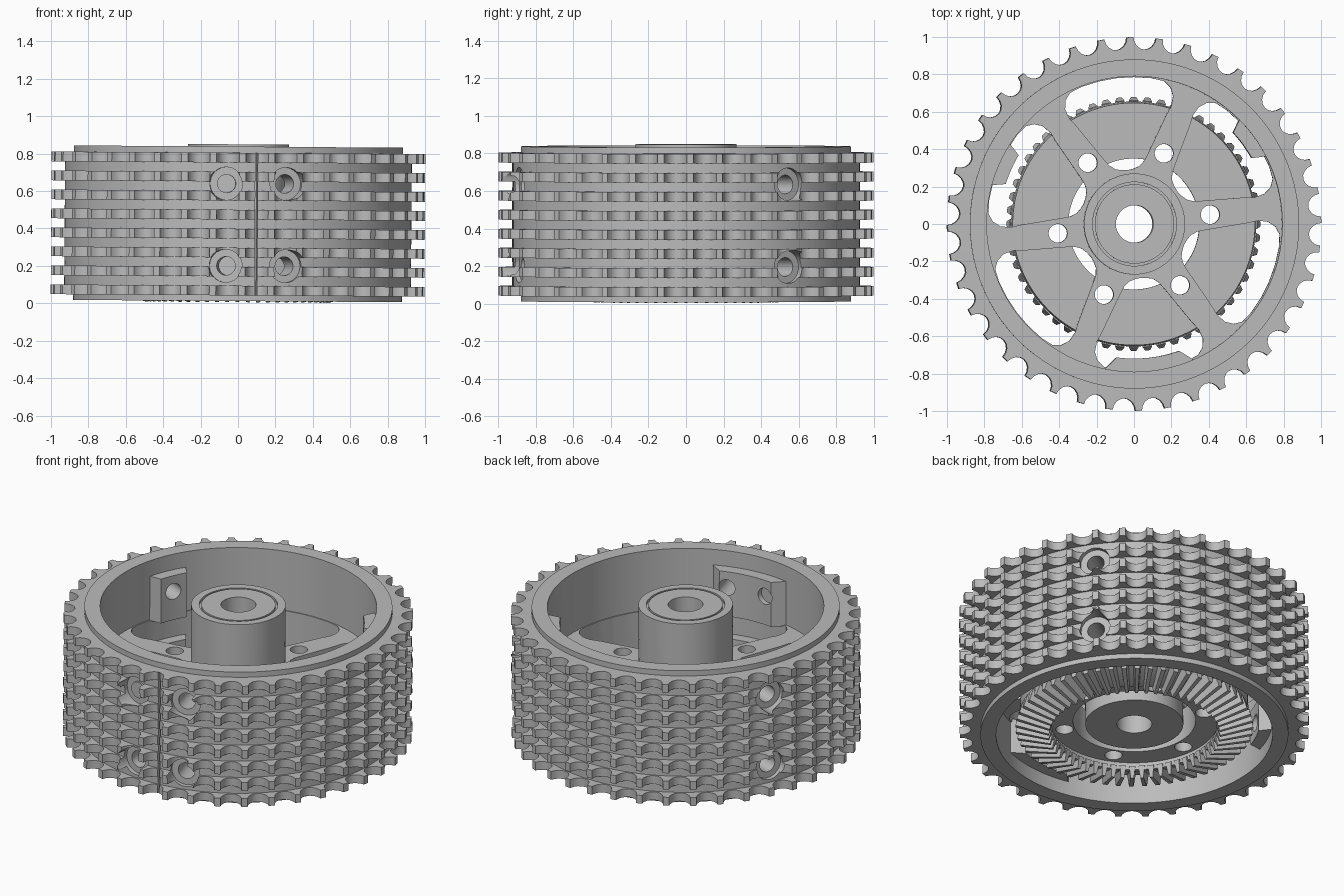
import bpy, bmesh, math
from math import sin, cos, radians, degrees, pi
from mathutils import Matrix, Vector

cube = bpy.data.objects.get("Cube")
if cube:
    bpy.data.objects.remove(cube, do_unlink=True)

steel = bpy.data.materials.new("plain_grey_metal")
steel.use_nodes = True
GREY = (0.5, 0.5, 0.5, 1)
steel.diffuse_color = GREY
steel.node_tree.nodes["Principled BSDF"].inputs["Base Color"].default_value = GREY


def polar(r, deg, z):
    return Vector((r * cos(radians(deg)), r * sin(radians(deg)), z))


def finish(name, bm):
    bmesh.ops.recalc_face_normals(bm, faces=bm.faces)
    me = bpy.data.meshes.new(name)
    bm.to_mesh(me)
    bm.free()
    ob = bpy.data.objects.new(name, me)
    bpy.context.collection.objects.link(ob)
    me.materials.append(steel)
    return ob


def loft(bm, rings, closed=True):
    """Skin rings of equal length; closed joins last to first, else cap ends."""
    loops = [[bm.verts.new(p) for p in ring] for ring in rings]
    n = len(loops[0])
    pairs = list(zip(loops, loops[1:] + loops[:1])) if closed else list(zip(loops, loops[1:]))
    for a, b in pairs:
        for i in range(n):
            j = (i + 1) % n
            bm.faces.new((a[i], a[j], b[j], b[i]))
    if not closed:
        bm.faces.new(loops[0])
        bm.faces.new(loops[-1])


def lathe(bm, profile, segs=128):
    loft(bm, [[polar(r, 360 * i / segs, z) for i in range(segs)] for r, z in profile])


def rod(bm, stations, matrix=Matrix(), segs=32):
    """Stepped solid cylinder along local z."""
    loft(bm, [[matrix @ polar(r, 360 * i / segs, z) for i in range(segs)]
              for r, z in stations], closed=False)


def prism(bm, outline, z0, z1):
    """Extrude a polar outline of (radius, degrees)."""
    loft(bm, [[polar(r, a, z) for r, a in outline] for z in (z0, z1)], closed=False)


def cut(ob, cutter):
    mod = ob.modifiers.new("cut", 'BOOLEAN')
    mod.operation, mod.solver, mod.object = 'DIFFERENCE', 'EXACT', cutter
    bpy.context.view_layer.update()
    deps = bpy.context.evaluated_depsgraph_get()
    me = bpy.data.meshes.new_from_object(ob.evaluated_get(deps))
    ob.modifiers.clear()
    ob.data = me


# Toothed drum: scalloped rows stacked on a plain wall
TEETH, PHASE = 40, 1.3
PITCH = 360 / TEETH
scallop = []
for k in range(TEETH):
    for s in range(9):
        t = pi * s / 8
        angle = PHASE + PITCH * (k + 0.5) - degrees(0.061 * cos(t))
        scallop.append((angle, 0.999 - 0.065 * sin(t)))


def drum_ring(z, r=None):
    return [polar(r or rt, a, z) for a, rt in scallop]


WALL, LIP, INNER = 0.927, 0.88, 0.79
rings = [drum_ring(0.012, INNER), drum_ring(0.012, LIP), drum_ring(0.042, LIP)]
for i in range(8):
    z = 0.068 + 0.1015 * i
    if i:
        rings.append(drum_ring(z - 0.026, WALL))
    rings += [drum_ring(z - 0.026), drum_ring(z + 0.026)]
    if i < 7:
        rings.append(drum_ring(z + 0.026, WALL))
rings += [drum_ring(0.805, LIP), drum_ring(0.838, LIP), drum_ring(0.838, INNER)]
bm = bmesh.new()
loft(bm, rings)
drum = finish("toothed_drum", bm)

# Clamping bosses on the inner wall, above and below the web
SEAM = -84
bm = bmesh.new()
for centre, half in ((SEAM, 18), (SEAM + 120, 9), (SEAM + 240, 9)):
    arc = [centre + half * (i / 4 - 1) for i in range(9)]
    outline = [(0.8, a) for a in arc] + [(0.72, a) for a in reversed(arc[1:-1])]
    for z0, z1 in ((0.1, 0.32), (0.46, 0.74)):
        prism(bm, outline, z0, z1)
bosses = finish("clamping_bosses", bm)

# Counterbored radial holes and the seam slot
def radial(angle, z):
    return (Matrix.Translation((0, 0, z)) @ Matrix.Rotation(radians(angle), 4, 'Z')
            @ Matrix.Rotation(pi / 2, 4, 'Y'))


bm = bmesh.new()
for angle in (SEAM - 10, SEAM + 10, SEAM + 120, SEAM + 240):
    for z in (0.2, 0.64):
        rod(bm, [(0.05, 0.6), (0.05, 0.9), (0.088, 0.9), (0.088, 1.1)], radial(angle, z))
slot = [(0.87, SEAM - 0.4), (1.1, SEAM - 0.4), (1.1, SEAM + 0.4), (0.87, SEAM + 0.4)]
prism(bm, slot, 0.043, 0.804)
cutter = finish("radial_cutter", bm)
cut(drum, cutter)
cut(bosses, cutter)
bpy.data.objects.remove(cutter, do_unlink=True)

# One clamp screw
bm = bmesh.new()
rod(bm, [(0.05, 0.75), (0.05, 0.91)], radial(SEAM - 10, 0.64))
screw = finish("clamp_screw", bm)

# Hub and spoked web
WEB_LOW, WEB_TOP = 0.30, 0.465
bm = bmesh.new()
lathe(bm, [(0.1, 0.08), (0.1, 0.85), (0.212, 0.85), (0.212, 0.835), (0.224, 0.835),
           (0.224, 0.85), (0.27, 0.85), (0.27, WEB_TOP), (0.8, WEB_TOP),
           (0.8, WEB_LOW), (0.28, WEB_LOW), (0.28, 0.08)])
hub = finish("hub_and_web", bm)

# Bevel gear body
bm = bmesh.new()
lathe(bm, [(0.35, 0.1), (0.35, WEB_LOW), (0.648, WEB_LOW), (0.655, 0.12),
           (0.5, 0.055), (0.48, 0.055), (0.48, 0.1)])
gear = finish("bevel_gear_body", bm)

# Windows and bolt holes through the web
BOLT = 7
half = [(0.785, 0), (0.785, 7), (0.785, 14), (0.78, 19), (0.755, 22), (0.715, 24), (0.66, 24.5),
        (0.61, 23.5), (0.38, 18), (0.34, 16), (0.31, 12), (0.295, 6), (0.29, 0)]
window = half + [(r, -a) for r, a in reversed(half[1:-1])]
bm = bmesh.new()
for k in range(6):
    prism(bm, [(r, a + BOLT + 30 + 60 * k) for r, a in window], WEB_LOW - 0.05, WEB_TOP + 0.05)
windows = finish("window_cutter", bm)
bm = bmesh.new()
for k in range(6):
    rod(bm, [(0.05, 0), (0.05, 0.6)], Matrix.Translation(polar(0.41, BOLT + 60 * k, 0)))
bolts = finish("bolt_cutter", bm)
cut(hub, windows)
cut(hub, bolts)
cut(gear, bolts)
for ob in (windows, bolts):
    bpy.data.objects.remove(ob, do_unlink=True)

# Bevel gear teeth: tapered blocks around the cone
COUNT = 56
bm = bmesh.new()
for k in range(COUNT):
    turn = Matrix.Rotation(2 * pi * k / COUNT, 4, 'Z')
    ends = []
    for r, low, high, tip, root in ((0.49, 0.006, 0.075, 0.009, 0.018),
                                    (0.68, 0.06, 0.135, 0.013, 0.026)):
        ends.append([turn @ Vector(p) for p in
                     ((r, -tip, low), (r, tip, low), (r - 0.02, root, high), (r - 0.02, -root, high))])
    loft(bm, ends, closed=False)
gear_teeth = finish("bevel_gear_teeth", bm)

# Slight lean of the whole wheel, and smooth shading
lean = (Matrix.Translation((0, 0, 0.42)) @ Matrix.Rotation(radians(0.4), 4, 'Y')
        @ Matrix.Translation((0, 0, -0.42)))
bpy.ops.object.select_all(action='DESELECT')
for ob in (drum, bosses, screw, hub, gear, gear_teeth):
    ob.data.transform(lean)
    ob.select_set(True)
    bpy.context.view_layer.objects.active = ob
bpy.ops.object.shade_smooth_by_angle(angle=radians(30))
